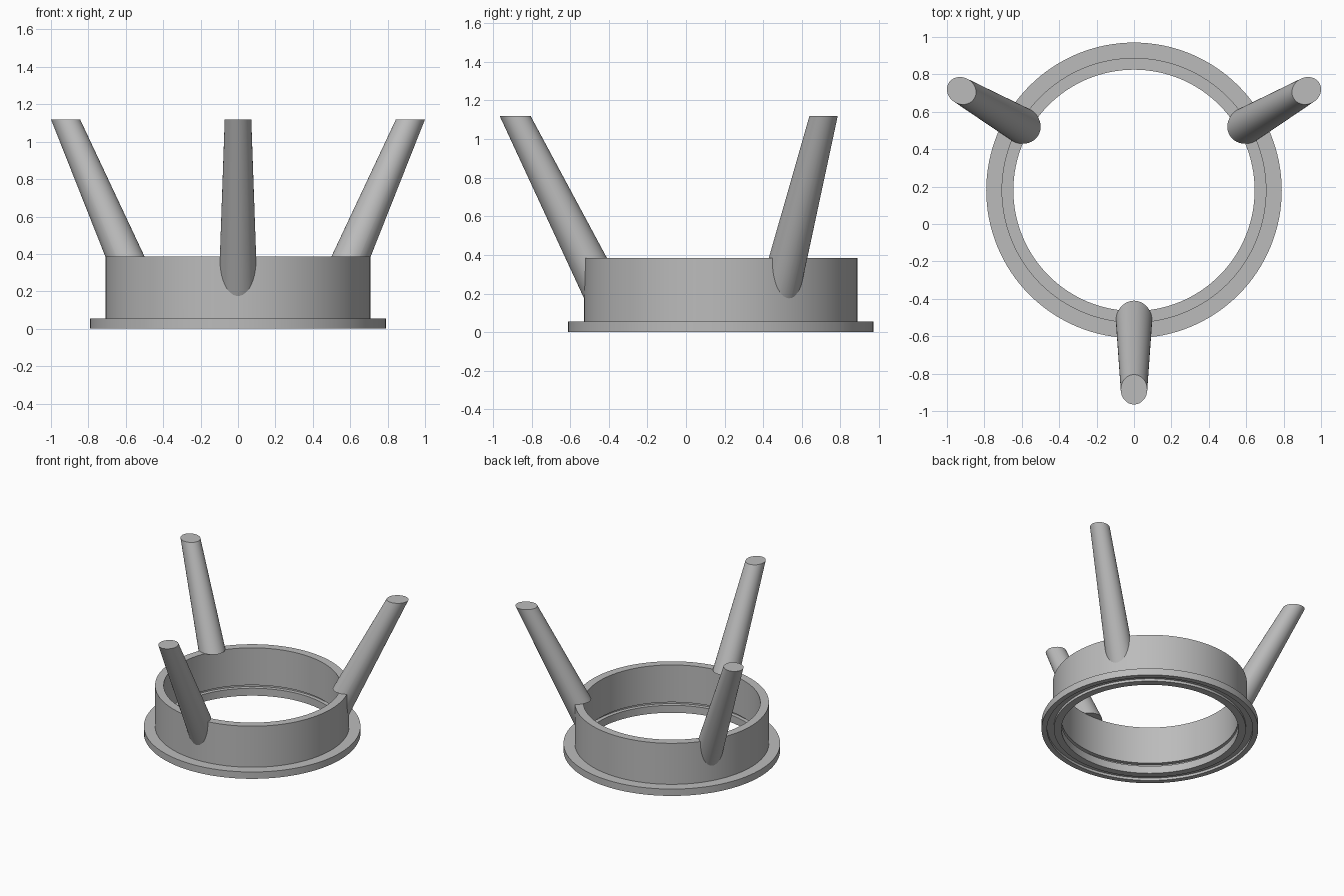
import bpy, bmesh, math
from mathutils import Matrix, Vector

if "Cube" in bpy.data.objects:
    bpy.data.objects.remove(bpy.data.objects["Cube"])

CY = 0.18          # ring centre on y
TOP = 0.385        # wall top height
SEG = 128

grey = bpy.data.materials.new("plain_grey")
grey.diffuse_color = (0.5, 0.5, 0.5, 1)
grey.use_nodes = True
grey.node_tree.nodes["Principled BSDF"].inputs["Base Color"].default_value = grey.diffuse_color


def make(name, bm):
    bmesh.ops.recalc_face_normals(bm, faces=bm.faces[:])
    me = bpy.data.meshes.new(name)
    bm.to_mesh(me)
    bm.free()
    ob = bpy.data.objects.new(name, me)
    bpy.context.collection.objects.link(ob)
    me.materials.append(grey)
    return ob


def loft(bm, loops, closed=False):
    """Bridge successive vertex loops; cap the ends unless closed."""
    rings = [[bm.verts.new(p) for p in lp] for lp in loops]
    n = len(rings[0])
    pairs = list(zip(rings, rings[1:]))
    if closed:
        pairs.append((rings[-1], rings[0]))
    else:
        bm.faces.new(rings[0])
        bm.faces.new(rings[-1])
    for a, b in pairs:
        for i in range(n):
            j = (i + 1) % n
            bm.faces.new((a[i], a[j], b[j], b[i]))


def ellipse(cx, cy, z, rx, ry, n):
    return [Vector((cx + rx * math.cos(2 * math.pi * i / n),
                    cy + ry * math.sin(2 * math.pi * i / n), z)) for i in range(n)]


def cut(ob, cutter):
    m = ob.modifiers.new("cut", 'BOOLEAN')
    m.operation = 'DIFFERENCE'
    m.solver = 'EXACT'
    m.object = cutter
    bpy.context.view_layer.objects.active = ob
    bpy.ops.object.modifier_apply(modifier="cut")


def smooth(ob):
    bpy.ops.object.select_all(action='DESELECT')
    ob.select_set(True)
    bpy.context.view_layer.objects.active = ob
    bpy.ops.object.shade_smooth_by_angle(angle=math.radians(30))


# Ring: wall, outer flange, inner slot and underside groove
profile = [(0.645, TOP), (0.708, TOP), (0.708, 0.055), (0.79, 0.055), (0.79, 0),
           (0.75, 0), (0.75, 0.02), (0.70, 0.02), (0.70, 0),
           (0.645, 0), (0.645, 0.06), (0.675, 0.06), (0.675, 0.085), (0.645, 0.085)]
bm = bmesh.new()
loft(bm, [ellipse(0, CY, z, r, r, SEG) for r, z in profile], closed=True)
ring = make("ring", bm)

# Notch through flange and wall
bm = bmesh.new()
bmesh.ops.create_cube(bm, size=1)
ang = math.radians(250.4)
bm.transform(Matrix.Translation((0, CY, 0)) @ Matrix.Rotation(ang, 4, 'Z')
             @ Matrix.Translation((0.72, 0, 0.0125))
             @ Matrix.Diagonal((0.3, 0.095, 0.225, 1)))
notch = make("notch_cutter", bm)
cut(ring, notch)
smooth(ring)

# Cylinder that trims the legs to the outside of the wall
bm = bmesh.new()
loft(bm, [ellipse(0, CY, z, 0.7, 0.7, SEG) for z in (-0.5, TOP)])
core = make("core_cutter", bm)

# Three splayed, tapered legs
for name, deg in (("front_leg", -90), ("right_leg", 30), ("left_leg", 150)):
    rot = Matrix.Translation((0, CY, 0)) @ Matrix.Rotation(math.radians(deg), 4, 'Z')
    loops = []
    for z in (0.1, 1.12):
        t = (z - TOP) / (1.12 - TOP)
        loop = ellipse(0.6975 + 0.3675 * t, 0, z,
                       0.1075 - 0.0275 * t, 0.097 - 0.026 * t, 48)
        loops.append([rot @ p for p in loop])
    bm = bmesh.new()
    loft(bm, loops)
    leg = make(name, bm)
    cut(leg, core)
    smooth(leg)

for helper in (notch, core):
    bpy.data.objects.remove(helper)
